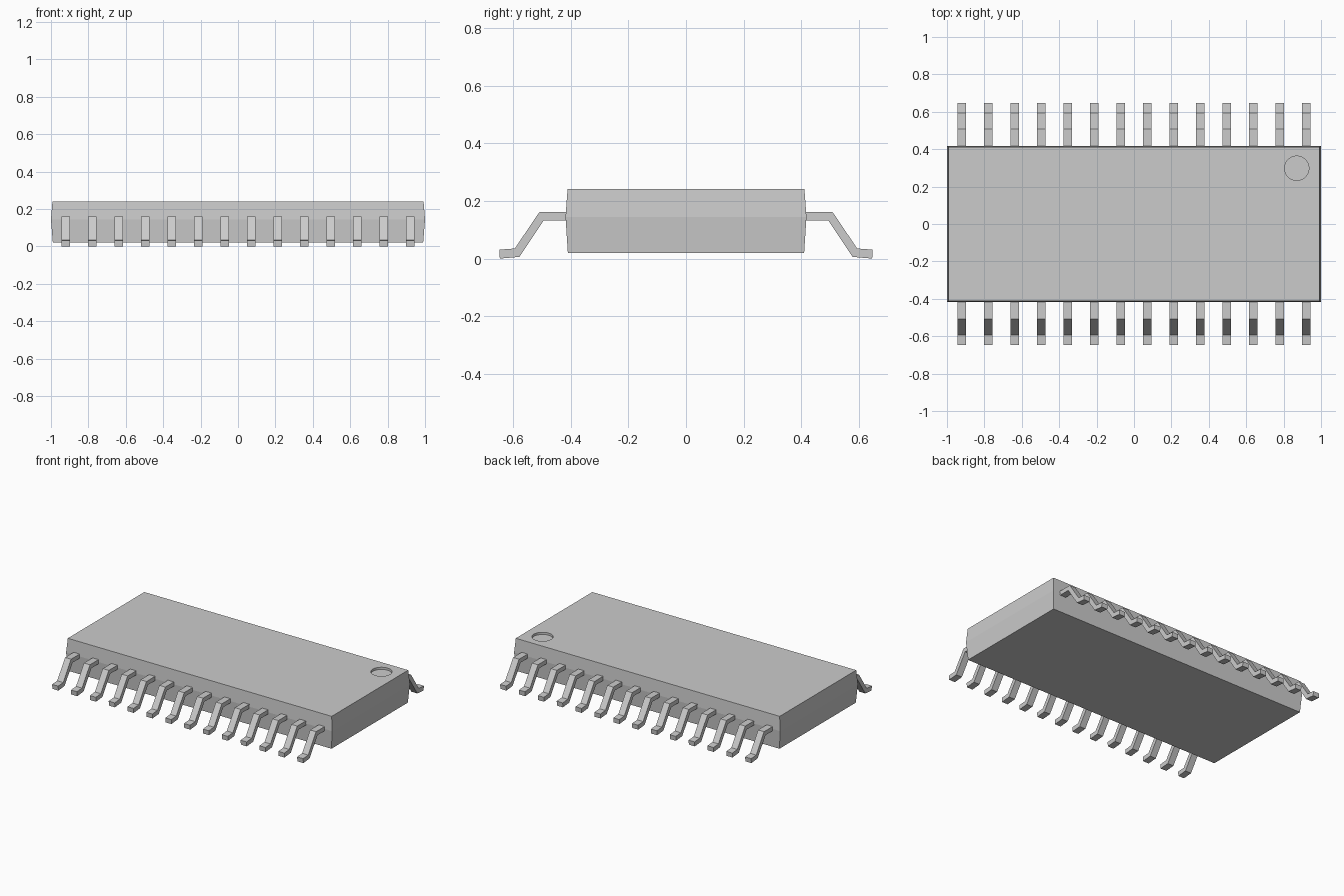
import bpy
import bmesh

cube = bpy.data.objects.get("Cube")
if cube:
    bpy.data.objects.remove(cube, do_unlink=True)

LEADS_PER_SIDE = 14
LEAD_PITCH = 0.1417
LEAD_WIDTH = 0.045

grey = bpy.data.materials.new("plain_grey")
grey.use_nodes = True
colour = (0.6, 0.6, 0.6, 1)
grey.diffuse_color = colour
grey.node_tree.nodes["Principled BSDF"].inputs["Base Color"].default_value = colour


def make_object(name, bm):
    bmesh.ops.recalc_face_normals(bm, faces=bm.faces)
    mesh = bpy.data.meshes.new(name)
    bm.to_mesh(mesh)
    bm.free()
    mesh.materials.append(grey)
    obj = bpy.data.objects.new(name, mesh)
    bpy.context.collection.objects.link(obj)
    return obj


# Moulded body: rectangles stacked bottom to top, widest at the lead line
bm = bmesh.new()
rings = []
for hx, hy, z in [(0.99, 0.41, 0.02), (1.0, 0.418, 0.145), (0.992, 0.411, 0.241)]:
    rings.append([bm.verts.new((sx * hx, sy * hy, z))
                  for sx, sy in [(-1, -1), (1, -1), (1, 1), (-1, 1)]])
for low, high in zip(rings, rings[1:]):
    for i in range(4):
        j = (i + 1) % 4
        bm.faces.new((low[i], low[j], high[j], high[i]))
bm.faces.new(rings[0])
bm.faces.new(rings[-1])
body = make_object("body", bm)

# Shallow round index dimple cut into the top
bpy.ops.mesh.primitive_cylinder_add(vertices=48, radius=0.065, depth=0.04,
                                    location=(0.87, 0.298, 0.246))
cutter = bpy.context.object
cutter.name = "dimple_cutter"
cutter.hide_render = True
cutter.data.materials.append(grey)
cut = body.modifiers.new("dimple", 'BOOLEAN')
cut.operation = 'DIFFERENCE'
cut.solver = 'EXACT'
cut.object = cutter
bpy.context.view_layer.objects.active = body
bpy.ops.object.modifier_apply(modifier=cut.name)
bpy.data.objects.remove(cutter, do_unlink=True)

# Gull-wing lead outline as (distance from the centre line, height)
LEAD_PROFILE = [(0.40, 0.161), (0.509, 0.161), (0.594, 0.035), (0.648, 0.031),
                (0.646, 0.0), (0.578, 0.006), (0.494, 0.132), (0.40, 0.132)]


def make_lead(name, x, side):
    bm = bmesh.new()
    outline = [bm.verts.new((x - LEAD_WIDTH / 2, side * d, z)) for d, z in LEAD_PROFILE]
    face = bm.faces.new(outline)
    extruded = bmesh.ops.extrude_face_region(bm, geom=[face], use_keep_orig=True)
    moved = [g for g in extruded["geom"] if isinstance(g, bmesh.types.BMVert)]
    bmesh.ops.translate(bm, verts=moved, vec=(LEAD_WIDTH, 0, 0))
    make_object(name, bm)


# Row of leads along the front and the back
for label, side in (("front", -1), ("back", 1)):
    for i in range(LEADS_PER_SIDE):
        x = (i - (LEADS_PER_SIDE - 1) / 2) * LEAD_PITCH
        make_lead(f"{label}_lead_{i + 1}", x, side)
